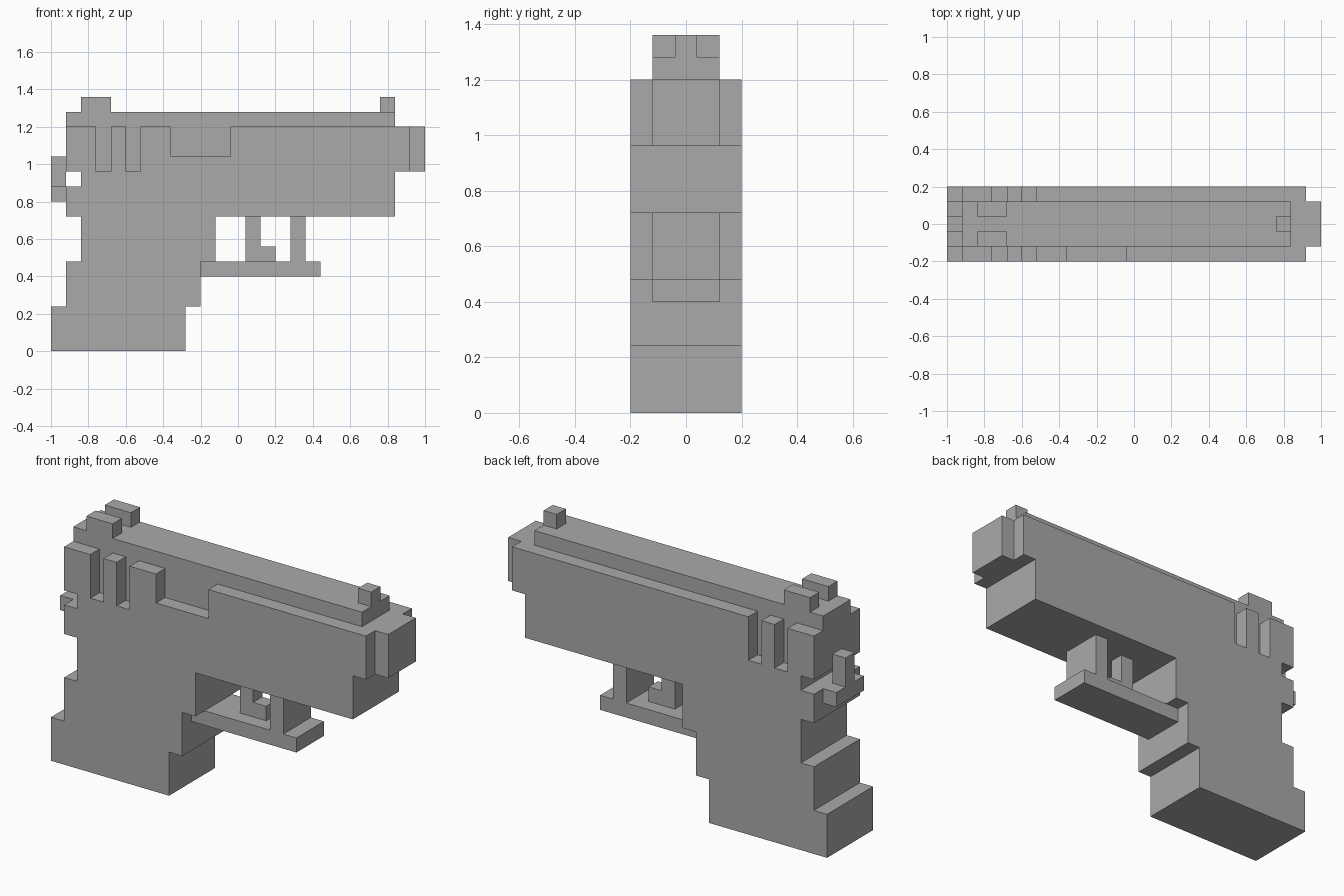
import bpy
import bmesh
from mathutils import Vector

U = 0.08  # one block

if "Cube" in bpy.data.objects:
    bpy.data.objects.remove(bpy.data.objects["Cube"], do_unlink=True)

grey = bpy.data.materials.new("mid_grey")
grey.use_nodes = True
colour = (0.4, 0.4, 0.4, 1)
grey.diffuse_color = colour
grey.node_tree.nodes["Principled BSDF"].inputs["Base Color"].default_value = colour


def rect(x0, x1, z0, z1):
    return [(x0, z0), (x1, z0), (x1, z1), (x0, z1)]


def add_profile(bm, points, y0, y1):
    """Extrude a side profile, in blocks, from y0 to y1."""
    verts = [bm.verts.new((x * U - 1, y0 * U, z * U)) for x, z in points]
    face = bm.faces.new(verts)
    moved = bmesh.ops.extrude_face_region(bm, geom=[face], use_keep_orig=True)["geom"]
    bmesh.ops.translate(bm, vec=(0, (y1 - y0) * U, 0),
                        verts=[g for g in moved if isinstance(g, bmesh.types.BMVert)])


def part(name, profiles, y0, y1, finish=None):
    bm = bmesh.new()
    for points in profiles:
        add_profile(bm, points, y0, y1)
    bmesh.ops.recalc_face_normals(bm, faces=bm.faces)
    if finish:
        finish(bm)
    mesh = bpy.data.meshes.new(name)
    bm.to_mesh(mesh)
    bm.free()
    mesh.materials.append(grey)
    bpy.context.collection.objects.link(bpy.data.objects.new(name, mesh))


def sink_bore(bm):
    """Inset the +x end face and push it in to make the bore."""
    end = max(bm.faces, key=lambda f: f.calc_center_median().x)
    bmesh.ops.inset_region(bm, faces=[end], thickness=U, use_even_offset=True)
    moved = bmesh.ops.extrude_face_region(bm, geom=[end])["geom"]
    bmesh.ops.translate(bm, vec=Vector((-U, 0, 0)),
                        verts=[g for g in moved if isinstance(g, bmesh.types.BMVert)])


# Grip and frame
part("grip_frame", [[(0, 0), (9, 0), (9, 3), (10, 3), (10, 6), (11, 6), (11, 9),
                     (23, 9), (23, 12), (2, 12), (2, 11), (1, 11), (1, 9), (2, 9),
                     (2, 6), (1, 6), (1, 3), (0, 3)]], -2.5, 2.5)

# Slide: core with top rib, and grooved cheeks on both sides
part("slide_core", [[(1, 12), (24, 12), (24, 15), (23, 15), (23, 16), (1, 16)]], -1.5, 1.5)
serrations = [rect(1, 3, 12, 15), rect(4, 5, 12, 15)]
port_cheek = [(6, 12), (24, 12), (24, 15), (12, 15), (12, 13), (8, 13), (8, 15), (6, 15)]
part("front_slide_cheek", serrations + [port_cheek], -2.5, -1.5)
part("back_slide_cheek", serrations + [rect(6, 24, 12, 15)], 1.5, 2.5)

# Muzzle with square bore
part("muzzle", [rect(24, 25, 12, 15)], -1.5, 1.5, sink_bore)

# Sights
part("front_rear_sight", [rect(2, 4, 16, 17)], -1.5, -0.5)
part("back_rear_sight", [rect(2, 4, 16, 17)], 0.5, 1.5)
part("muzzle_sight", [rect(22, 23, 16, 17)], -0.5, 0.5)

# Hammer and tail
part("tail", [rect(0, 1, 10, 11)], -1.5, 1.5)
part("hammer", [rect(0, 1, 11, 13)], -0.5, 0.5)

# Trigger and guard
part("trigger_guard", [[(10, 5), (18, 5), (18, 6), (17, 6), (17, 9), (16, 9),
                        (16, 6), (10, 6)]], -1.5, 1.5)
part("trigger", [[(13, 6), (15, 6), (15, 7), (14, 7), (14, 9), (13, 9)]], -0.5, 0.5)
